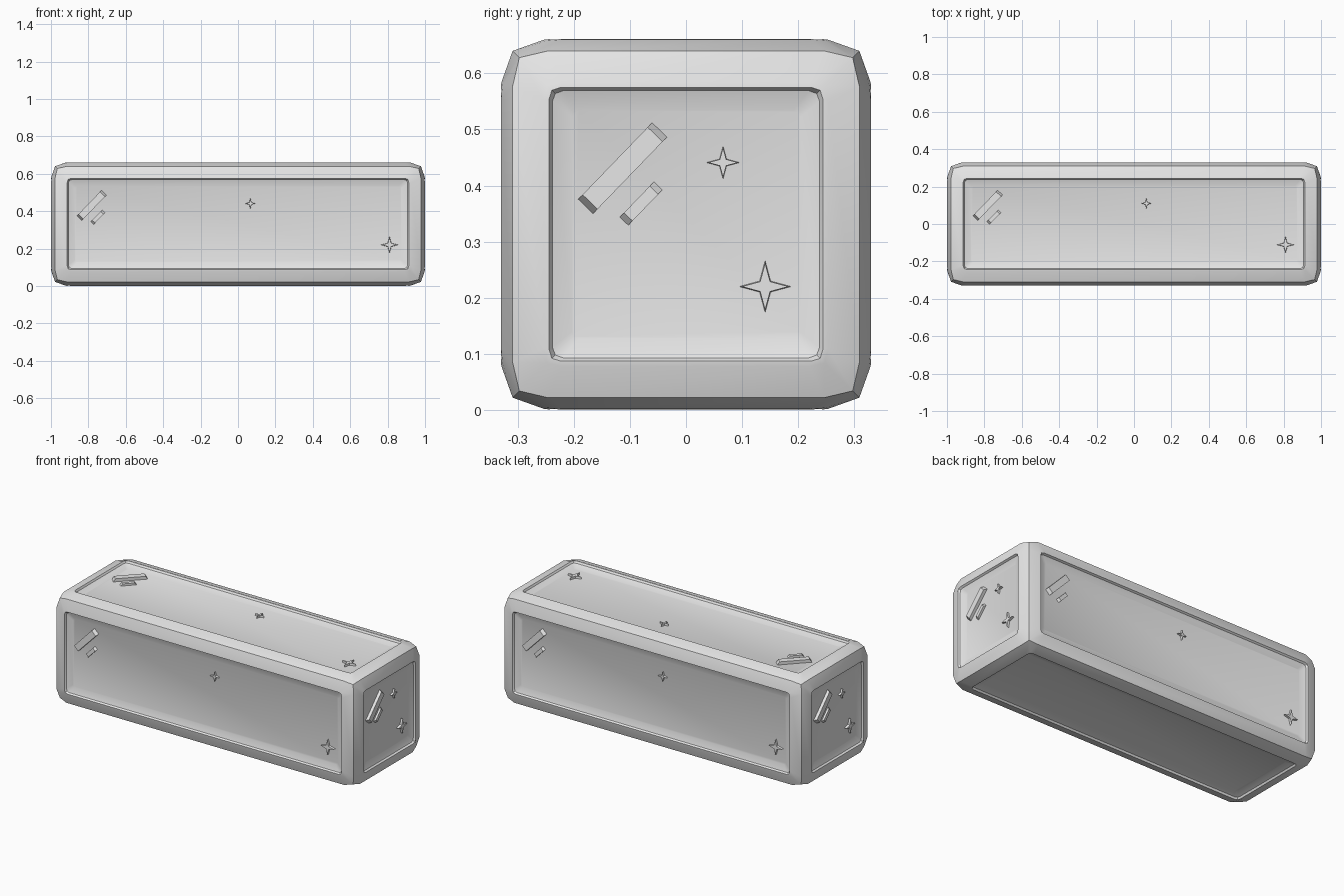
import bpy
import bmesh
import math
from mathutils import Matrix, Vector

if "Cube" in bpy.data.objects:
    bpy.data.objects.remove(bpy.data.objects["Cube"], do_unlink=True)

HALF = Vector((1.0, 0.331, 0.331))
CENTRE = Vector((0, 0, HALF.z))
FLOOR = 0.025   # depth of the recessed panels

X, Y, Z = Vector((1, 0, 0)), Vector((0, 1, 0)), Vector((0, 0, 1))
# Each side of the block: outward normal, its right and its up direction
SIDES = {
    "front": (-Y, X, Z),
    "back": (Y, -X, Z),
    "right": (X, Y, Z),
    "left": (-X, -Y, Z),
    "top": (Z, X, Y),
    "bottom": (-Z, X, -Y),
}

grey = bpy.data.materials.new("light_grey")
grey.use_nodes = True
grey.diffuse_color = (0.8, 0.8, 0.8, 1)
grey.node_tree.nodes["Principled BSDF"].inputs["Base Color"].default_value = (0.8, 0.8, 0.8, 1)


def extent(axis):
    return sum(abs(a) * h for a, h in zip(axis, HALF))


def place(side, u, v, depth):
    """Point on a side, measured from its middle and down from its surface."""
    n, right, up = SIDES[side]
    return CENTRE + right * u + up * v + n * (extent(n) - depth)


def finish(bm, name, smooth):
    bmesh.ops.recalc_face_normals(bm, faces=bm.faces)
    mesh = bpy.data.meshes.new(name)
    bm.to_mesh(mesh)
    bm.free()
    obj = bpy.data.objects.new(name, mesh)
    bpy.context.collection.objects.link(obj)
    mesh.materials.append(grey)
    if smooth:
        bpy.ops.object.select_all(action="DESELECT")
        obj.select_set(True)
        bpy.context.view_layer.objects.active = obj
        bpy.ops.object.shade_smooth_by_angle(angle=math.radians(35))
    return obj


# Rings from the block's edge to the panel floor:
# side inset, corner inset, where the corner starts, side depth, corner depth
RINGS = [
    (0.022, 0.034, 0.085, 0.022, 0.034),
    (0.078, 0.084, 0.110, 0.002, 0.004),
    (0.087, 0.092, 0.108, 0.001, 0.002),
    (0.093, 0.098, 0.112, 0.012, 0.012),
    (0.128, 0.131, 0.140, FLOOR, FLOOR),
]


def ring_points(side, ring):
    a, b, c, depth, corner_depth = ring
    _, right, up = SIDES[side]
    hu, hv = extent(right), extent(up)
    points = []
    for su, sv in ((1, 1), (-1, 1), (-1, -1), (1, -1)):
        corner = [
            place(side, su * (hu - a), sv * (hv - c), depth),
            place(side, su * (hu - b), sv * (hv - b), corner_depth),
            place(side, su * (hu - c), sv * (hv - a), depth),
        ]
        points += corner if su == sv else corner[::-1]
    return points


# Block with a swollen frame and a recessed panel on every side
bm = bmesh.new()
for side in SIDES:
    loops = [[bm.verts.new(p) for p in ring_points(side, r)] for r in RINGS]
    for outer, inner in zip(loops, loops[1:]):
        for i in range(len(outer)):
            j = (i + 1) % len(outer)
            bm.faces.new((outer[i], outer[j], inner[j], inner[i]))
    bm.faces.new(loops[-1])
bmesh.ops.remove_doubles(bm, verts=bm.verts, dist=0.0005)
finish(bm, "block", True)


def raised_mark(name, side, base, top, u, v, height):
    """Low prism on a panel floor, from a base outline to a top outline."""
    bm = bmesh.new()
    low = [bm.verts.new(place(side, u + p.x, v + p.y, FLOOR + 0.002)) for p in base]
    high = [bm.verts.new(place(side, u + p.x, v + p.y, FLOOR - height)) for p in top]
    for i in range(len(low)):
        j = (i + 1) % len(low)
        bm.faces.new((low[i], low[j], high[j], high[i]))
    bm.faces.new(low)
    bm.faces.new(high)
    finish(bm, name, False)


def bar_outline(length, width):
    turn = Matrix.Rotation(math.radians(46), 2)
    return [turn @ Vector((sx * length / 2, sy * width / 2))
            for sx, sy in ((1, 1), (-1, 1), (-1, -1), (1, -1))]


def star_outline(radius):
    points = []
    for i in range(8):
        r = radius if i % 2 == 0 else radius * 0.3
        angle = i * math.pi / 4
        points.append(Vector((r * math.cos(angle), r * math.sin(angle))))
    return points


# Two slanted bars and two stars on every panel but the lowest
for side, (normal, right, up) in SIDES.items():
    if side == "bottom":
        continue
    shift = extent(right) - HALF.y
    for size, length, width, u, v, height in (
            ("large", 0.192, 0.037, -0.113, 0.10, 0.018),
            ("small", 0.091, 0.021, -0.08, 0.037, 0.012)):
        raised_mark(f"{side}_{size}_bar", side, bar_outline(length, width),
                    bar_outline(length - 0.025, width), u - shift, v, height)
    for size, radius, u, v in (("large", 0.047, 0.141 + shift, -0.111),
                               ("small", 0.03, 0.066, 0.11)):
        raised_mark(f"{side}_{size}_star", side, star_outline(radius),
                    star_outline(radius * 0.88), u, v, 0.012)
